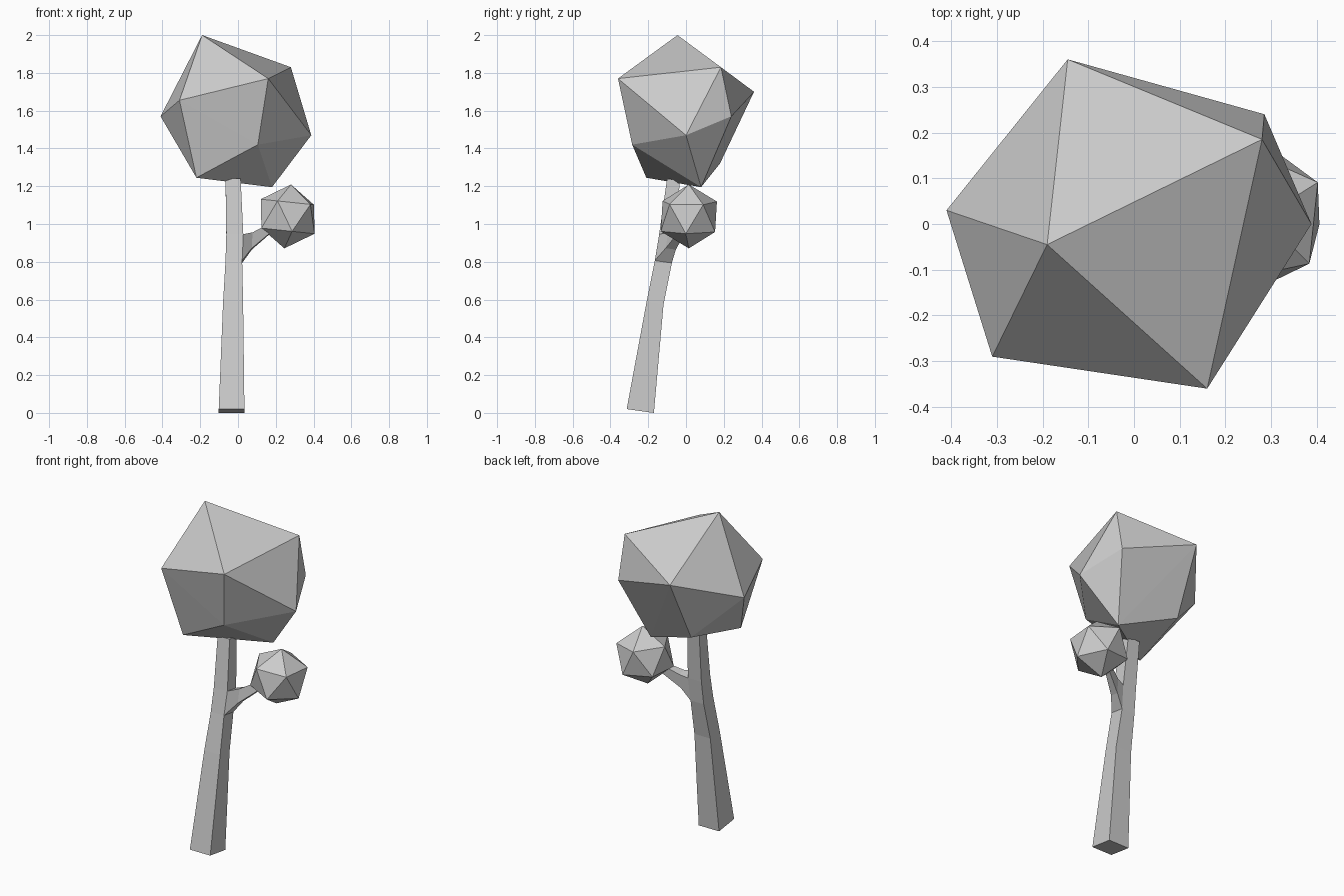
import bpy
import bmesh
from math import radians
from mathutils import Matrix, Vector

cube = bpy.data.objects.get("Cube")
if cube:
    bpy.data.objects.remove(cube, do_unlink=True)

GREY = (0.6, 0.6, 0.6, 1.0)
grey = bpy.data.materials.new("plain_grey")
grey.use_nodes = True
grey.diffuse_color = GREY
grey.node_tree.nodes["Principled BSDF"].inputs["Base Color"].default_value = GREY


def finish(bm, name):
    """Turn a bmesh into a flat-shaded grey object."""
    bmesh.ops.recalc_face_normals(bm, faces=bm.faces)
    mesh = bpy.data.meshes.new(name)
    bm.to_mesh(mesh)
    bm.free()
    mesh.materials.append(grey)
    obj = bpy.data.objects.new(name, mesh)
    bpy.context.collection.objects.link(obj)


# Large crown: irregular faceted ball
crown_points = [
    (-0.19, -0.045, 2.0),                                              # peak
    (0.28, 0.185, 1.83), (0.16, -0.36, 1.77), (-0.31, -0.29, 1.655),   # upper ring
    (-0.41, 0.03, 1.57), (-0.145, 0.36, 1.70),
    (0.285, 0.24, 1.57), (0.388, 0.0, 1.47), (0.105, -0.285, 1.42),    # lower ring
    (-0.22, -0.21, 1.245), (-0.16, 0.18, 1.32),
    (0.18, 0.08, 1.195),                                               # lowest point
]
bm = bmesh.new()
for point in crown_points:
    bm.verts.new(point)
bmesh.ops.convex_hull(bm, input=bm.verts)
finish(bm, "large_crown")

# Small crown: slightly tilted icosahedron
bm = bmesh.new()
placement = (Matrix.Translation((0.263, 0.015, 1.04))
             @ Matrix.Rotation(radians(6), 4, 'Y')
             @ Matrix.Rotation(radians(30), 4, 'Z'))
bmesh.ops.create_icosphere(bm, subdivisions=1, radius=0.17, matrix=placement)
finish(bm, "small_crown")

# Trunk: leaning four-sided loft, each section is centre, half width, half depth
LEAN = 0.14
sections = [
    ((-0.034, -0.242, 0.01), 0.068, 0.072),
    ((-0.026, -0.164, 0.58), 0.053, 0.045),
    ((-0.022, -0.12, 0.80), 0.044, 0.045),
    ((-0.017, -0.1, 0.94), 0.045, 0.042),
    ((-0.026, -0.066, 1.235), 0.04, 0.034),
]
corners = [(-1, -1), (1, -1), (1, 1), (-1, 1)]
bm = bmesh.new()
rings = []
for (x, y, z), half_x, half_y in sections:
    rings.append([bm.verts.new((x + sx * half_x, y + sy * half_y, z - sy * half_y * LEAN))
                  for sx, sy in corners])
branch_face = None
for i, (low, high) in enumerate(zip(rings, rings[1:])):
    for side in range(4):
        after = (side + 1) % 4
        face = bm.faces.new((low[side], low[after], high[after], high[side]))
        if i == 2 and side == 1:
            branch_face = face
bm.faces.new(rings[0][::-1])
bm.faces.new(rings[-1])

# Branch: grown out of the trunk's side into the small crown
for target, shrink in [((0.075, -0.075, 0.91), 0.6), ((0.19, -0.01, 0.99), 0.55)]:
    branch_face = bmesh.ops.extrude_discrete_faces(bm, faces=[branch_face])["faces"][0]
    centre = branch_face.calc_center_median()
    for vert in branch_face.verts:
        vert.co = Vector(target) + (vert.co - centre) * shrink
finish(bm, "trunk_and_branch")
